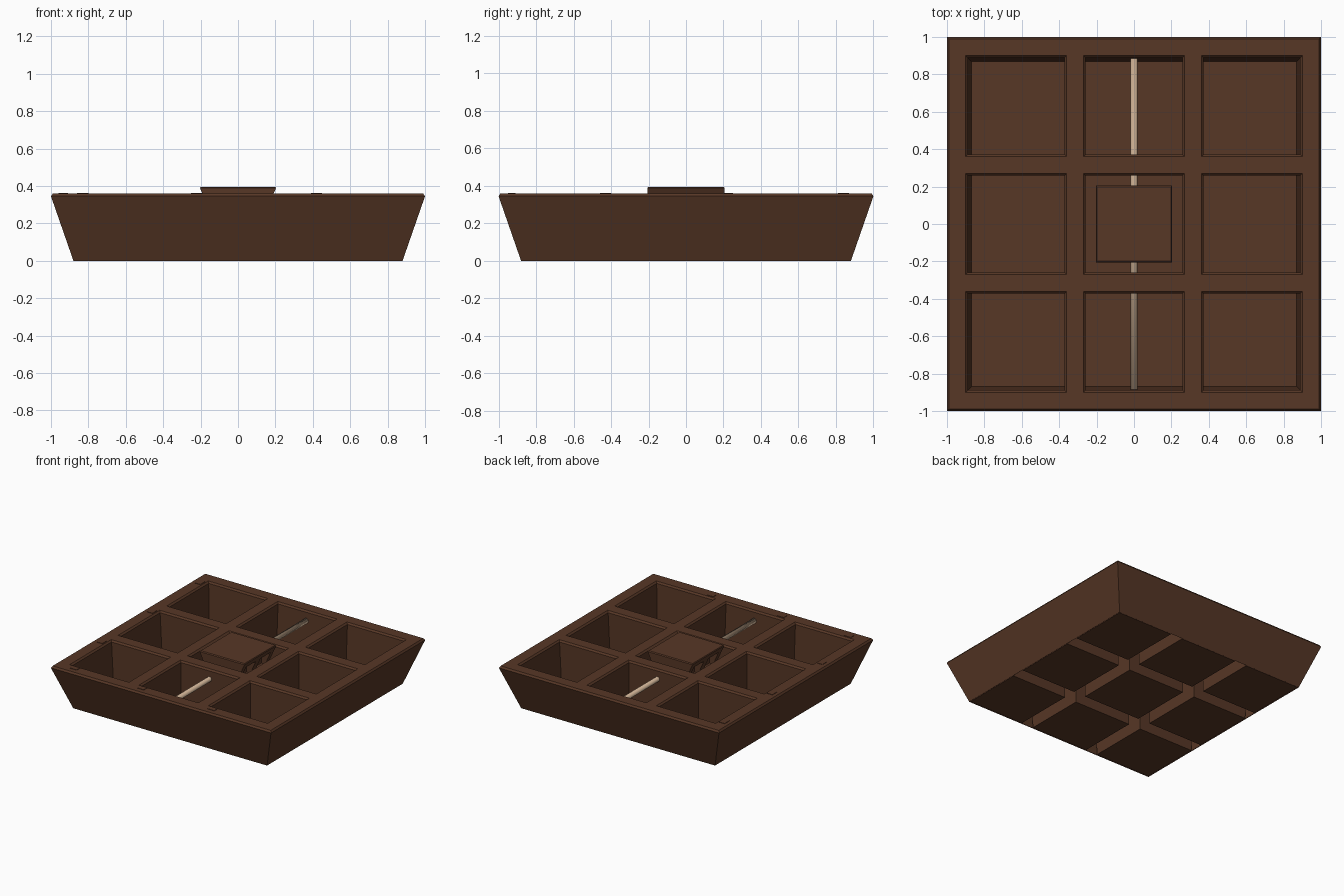
import bpy, bmesh, math

if "Cube" in bpy.data.objects:
    bpy.data.objects.remove(bpy.data.objects["Cube"])

def material(name, col):
    m = bpy.data.materials.new(name)
    m.diffuse_color = (*col, 1)
    m.use_nodes = True
    m.node_tree.nodes["Principled BSDF"].inputs["Base Color"].default_value = m.diffuse_color
    return m

brown = material("dark_brown", (0.095, 0.038, 0.019))
tan = material("pale_tan", (0.56, 0.40, 0.27))

def finish(name, bm, mat):
    me = bpy.data.meshes.new(name)
    bm.to_mesh(me)
    bm.free()
    me.materials.append(mat)
    ob = bpy.data.objects.new(name, me)
    bpy.context.collection.objects.link(ob)
    return ob

def box(name, centre, size, mat):
    bm = bmesh.new()
    bmesh.ops.create_cube(bm, size=1)
    for v in bm.verts:
        v.co = [c + p * s for c, p, s in zip(centre, v.co, size)]
    return finish(name, bm, mat)

def ring(bm, x0, x1, y0, y1, z):
    return [bm.verts.new(p) for p in ((x0, y0, z), (x1, y0, z), (x1, y1, z), (x0, y1, z))]

def bridge(bm, a, b):
    for i in range(4):
        j = (i + 1) % 4
        bm.faces.new((a[i], a[j], b[j], b[i]))

# Tray: rim grid, nine sunken cups and a sloping outer skirt, open underneath
bm = bmesh.new()
cuts = [-0.99, -0.9, -0.36, -0.27, 0.27, 0.36, 0.9, 0.99]
T = 0.005
clamp = lambda v: max(-0.87, min(0.87, v))
for i in range(7):
    for j in range(7):
        x0, x1, y0, y1 = cuts[i], cuts[i + 1], cuts[j], cuts[j + 1]
        top = ring(bm, x0, x1, y0, y1, 0.36)
        if i % 2 and j % 2:
            d = 0.012
            lip = ring(bm, x0 + d, x1 - d, y0 + d, y1 - d, 0.347)
            base = ring(bm, clamp(x0 + d), clamp(x1 - d), clamp(y0 + d), clamp(y1 - d), T)
            bridge(bm, top, lip)
            bridge(bm, lip, base)
            bm.faces.new(base)
        else:
            bm.faces.new(top)
rings = [ring(bm, -w, w, -w, w, z) for w, z in ((0.99, 0.36), (1.0, 0.345), (0.88, 0.0))]
bridge(bm, rings[1], rings[0])
bridge(bm, rings[2], rings[1])
bmesh.ops.remove_doubles(bm, verts=bm.verts, dist=0.0005)
bmesh.ops.recalc_face_normals(bm, faces=bm.faces)
bm.normal_update()
if max(bm.faces, key=lambda f: f.calc_center_median().z).normal.z < 0:
    bmesh.ops.reverse_faces(bm, faces=bm.faces)
tray = finish("compartment_tray", bm, brown)
mod = tray.modifiers.new("thickness", 'SOLIDIFY')
mod.thickness = T
mod.offset = -1

# Long rod through the middle column
bpy.ops.mesh.primitive_cylinder_add(vertices=16, radius=0.02, depth=1.86,
                                    location=(0, 0, 0.28), rotation=(math.pi / 2, 0, 0))
rod = bpy.context.object
rod.name = "rod"
rod.data.materials.append(tan)
bpy.ops.object.shade_smooth()

# Wedge-sided block mounted on the rod
bm = bmesh.new()
lo = ring(bm, -0.11, 0.11, -0.205, 0.205, 0.18)
hi = ring(bm, -0.206, 0.206, -0.206, 0.206, 0.395)
bridge(bm, lo, hi)
bm.faces.new(hi)
bm.faces.new(lo[::-1])
bmesh.ops.recalc_face_normals(bm, faces=bm.faces)
bmesh.ops.bevel(bm, geom=[e for e in bm.edges if all(v.co.z > 0.3 for v in e.verts)],
                offset=0.007, segments=1, affect='EDGES')
block = finish("centre_block", bm, brown)

# Slots in both sloping sides of the block
for sx in (-1, 1):
    for sy in (-1, 1):
        c = box("slot_cutter", (sx * 0.17, sy * 0.095, 0.29), (0.14, 0.13, 0.11), brown)
        c.hide_render = True
        c.hide_set(True)
        b = block.modifiers.new("slot", 'BOOLEAN')
        b.operation = 'DIFFERENCE'
        b.solver = 'EXACT'
        b.object = c

# Tiny raised tabs on the rim
for x, y in ((-0.83, -0.93), (-0.22, -0.93), (0.42, -0.93),
             (-0.935, -0.43), (-0.935, 0.22), (-0.935, 0.84)):
    size = (0.06, 0.04, 0.006) if y < -0.9 else (0.05, 0.06, 0.006)
    box("rim_tab", (x, y, 0.36), size, brown)
